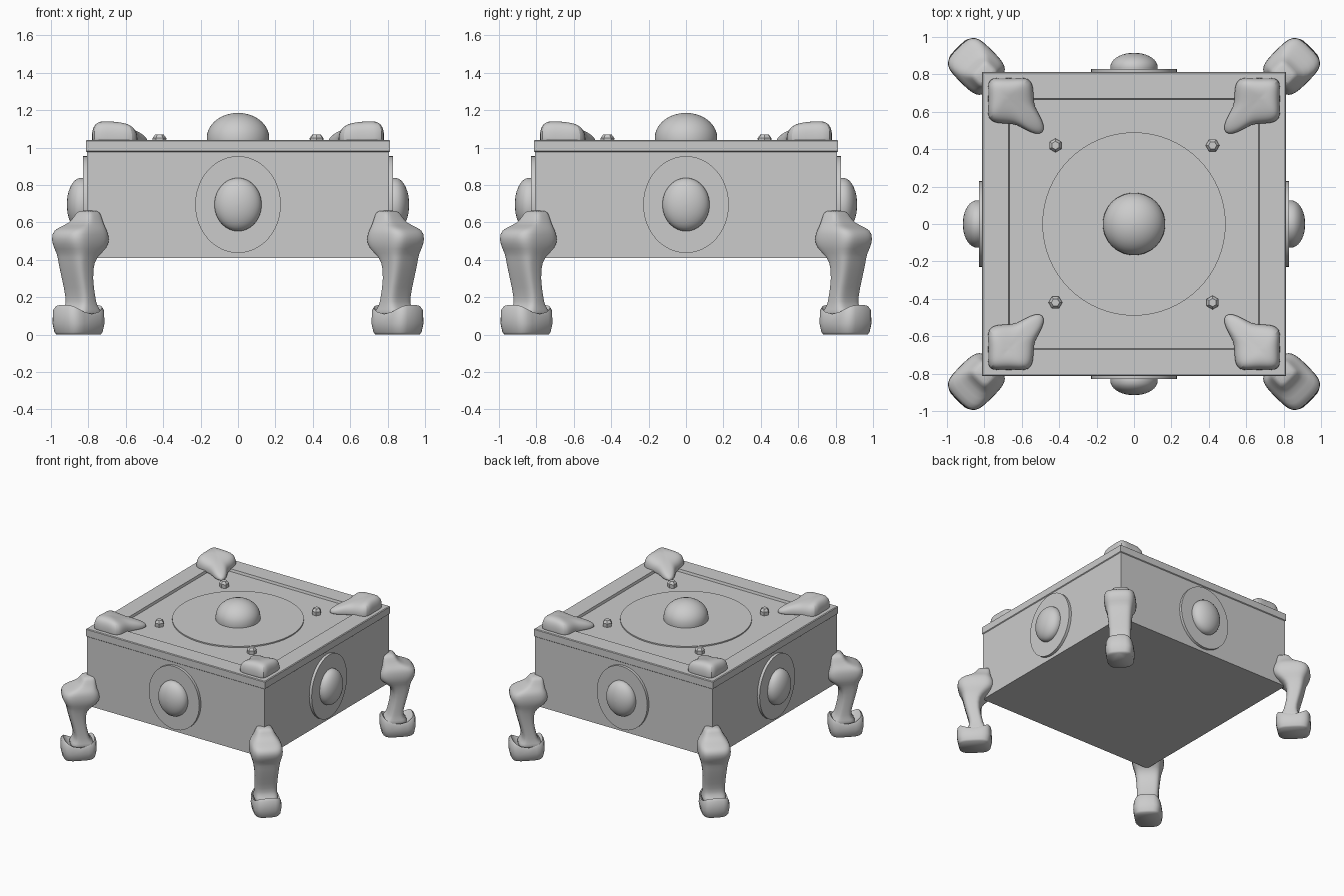
import bpy, bmesh
from math import sin, cos, pi, sqrt, radians
from mathutils import Matrix

if "Cube" in bpy.data.objects:
    bpy.data.objects.remove(bpy.data.objects["Cube"])


def make(name, rings, mat=Matrix(), cap_start=True, cap_end=True, smooth=40, subsurf=0):
    """Skin a list of equal-length point rings into an object."""
    bm = bmesh.new()
    vs = [[bm.verts.new(mat @ Matrix.Translation(p).translation) for p in r] for r in rings]
    n = len(vs[0])
    for a, b in zip(vs, vs[1:]):
        for i in range(n):
            j = (i + 1) % n
            bm.faces.new((a[i], a[j], b[j], b[i]))
    if cap_start:
        bm.faces.new(vs[0][::-1])
    if cap_end:
        bm.faces.new(vs[-1])
    bmesh.ops.recalc_face_normals(bm, faces=bm.faces)
    me = bpy.data.meshes.new(name)
    bm.to_mesh(me)
    bm.free()
    ob = bpy.data.objects.new(name, me)
    bpy.context.collection.objects.link(ob)
    if subsurf:
        ob.modifiers.new("smooth", 'SUBSURF').levels = subsurf
        ob.modifiers["smooth"].render_levels = subsurf
    if smooth:
        bpy.ops.object.select_all(action='DESELECT')
        ob.select_set(True)
        bpy.context.view_layer.objects.active = ob
        bpy.ops.object.shade_smooth_by_angle(angle=radians(smooth))
    return ob


def square(h, z):
    return [(-h, -h, z), (h, -h, z), (h, h, z), (-h, h, z)]


def lathe(name, profile, mat=Matrix(), n=48, smooth=40, sy=1.0):
    rings = [[(r * cos(2 * pi * i / n), sy * r * sin(2 * pi * i / n), z)
              for i in range(n)] for r, z in profile]
    return make(name, rings, mat, smooth=smooth)


def dome(r, z0, z1, steps=9):
    return [(r * cos(a) + 0.001, z0 + (z1 - z0) * sin(a))
            for a in (i * pi / 2 / steps for i in range(steps + 1))]


# Box body and lid with recessed top panel
make("box_body", [square(0.808, 0.41), square(0.808, 0.98)], smooth=0)
make("lid", [square(0.808, 0.975), square(0.814, 0.98), square(0.814, 1.035),
             square(0.808, 1.04), square(0.67, 1.04), square(0.665, 1.02)], smooth=0)

# Round top plate and centre dome
lathe("top_plate", [(0.49, 1.01), (0.49, 1.03)], n=64)
lathe("top_dome", [(0.167, 1.02), (0.167, 1.045)] + dome(0.166, 1.05, 1.185))


# Cabriole leg section: rounded rectangle in the radial/tangential frame
def section(z, r, a, t, lift=0.0, n=24, p=0.55):
    out = []
    for i in range(n):
        c, s = cos(2 * pi * i / n), sin(2 * pi * i / n)
        u = abs(c) ** p * (1 if c > 0 else -1)
        v = abs(s) ** p * (1 if s > 0 else -1)
        out.append((r + a * u, t * v, z + lift * u * u))
    return out


LEG = [(0.665, 1.13, .042, .050), (0.64, 1.135, .055, .065), (0.595, 1.145, .07, .085),
       (0.57, 1.185, .115, .108), (0.54, 1.195, .143, .12), (0.48, 1.188, .143, .122),
       (0.435, 1.20, .10, .105), (0.395, 1.225, .07, .095), (0.30, 1.216, .055, .085),
       (0.20, 1.19, .052, .082), (0.15, 1.185, .06, .084), (0.12, 1.18, .095, .092),
       (0.09, 1.18, .09, .09)]
FOOT = [(0.0, 1.206, .112, .09), (0.012, 1.206, .12, .10), (0.06, 1.206, .13, .108),
        (0.095, 1.206, .128, .105, .045), (0.11, 1.204, .115, .098, .048),
        (0.09, 1.20, .08, .08, .02)]

# Corner cushion outline, symmetric about the diagonal
HALF = [(.79, .79), (.772, .67), (.79, .55), (.70, .538), (.63, .54), (.55, .485)]
OUT = HALF + [(.482, .482)] + [(y, x) for x, y in HALF[:0:-1]]


def cushion_ring(s, k):
    ring = []
    for x, y in OUT:
        px, py = .67 + (x - .67) * s, .67 + (y - .67) * s
        f = min(max(((px + py) / 2 - .48) / .21, 0), 1)
        ring.append((px, py, 1.015 + k * (.045 + .08 * f)))
    return ring


CUSHION = [cushion_ring(s, k) for s, k in
           ((1, 0), (1.02, .25), (1.01, .6), (.86, .92), (.5, 1.02), (.1, 1.0))]

# Everything that repeats around the four sides and corners
for i in range(4):
    turn = Matrix.Rotation(i * pi / 2, 4, 'Z')
    diag = turn @ Matrix.Rotation(pi / 4, 4, 'Z')
    make(f"leg_{i+1}", [section(*s) for s in LEG], diag, smooth=60, subsurf=1)
    make(f"foot_{i+1}", [section(*s) for s in FOOT], diag, smooth=60)
    make(f"corner_cushion_{i+1}", CUSHION, turn, smooth=60, subsurf=2)
    # small stud on the top panel
    lathe(f"stud_{i+1}", [(0.034, 1.015), (0.037, 1.05), (0.022, 1.07)],
          turn @ Matrix.Translation((.42, .42, 0)), n=6, smooth=0)
    # oval side medallion: plate and dome facing outwards along +x
    side = turn @ Matrix.Translation((0, 0, .695)) @ Matrix.Rotation(pi / 2, 4, 'Y')
    oval = side @ Matrix.Scale(1.13, 4, (1, 0, 0))
    lathe(f"side_plate_{i+1}", [(0.229, .80), (0.229, .83)], oval)
    lathe(f"side_dome_{i+1}", [(0.126, .82), (0.126, .838)] + dome(0.125, .84, .915), oval)
